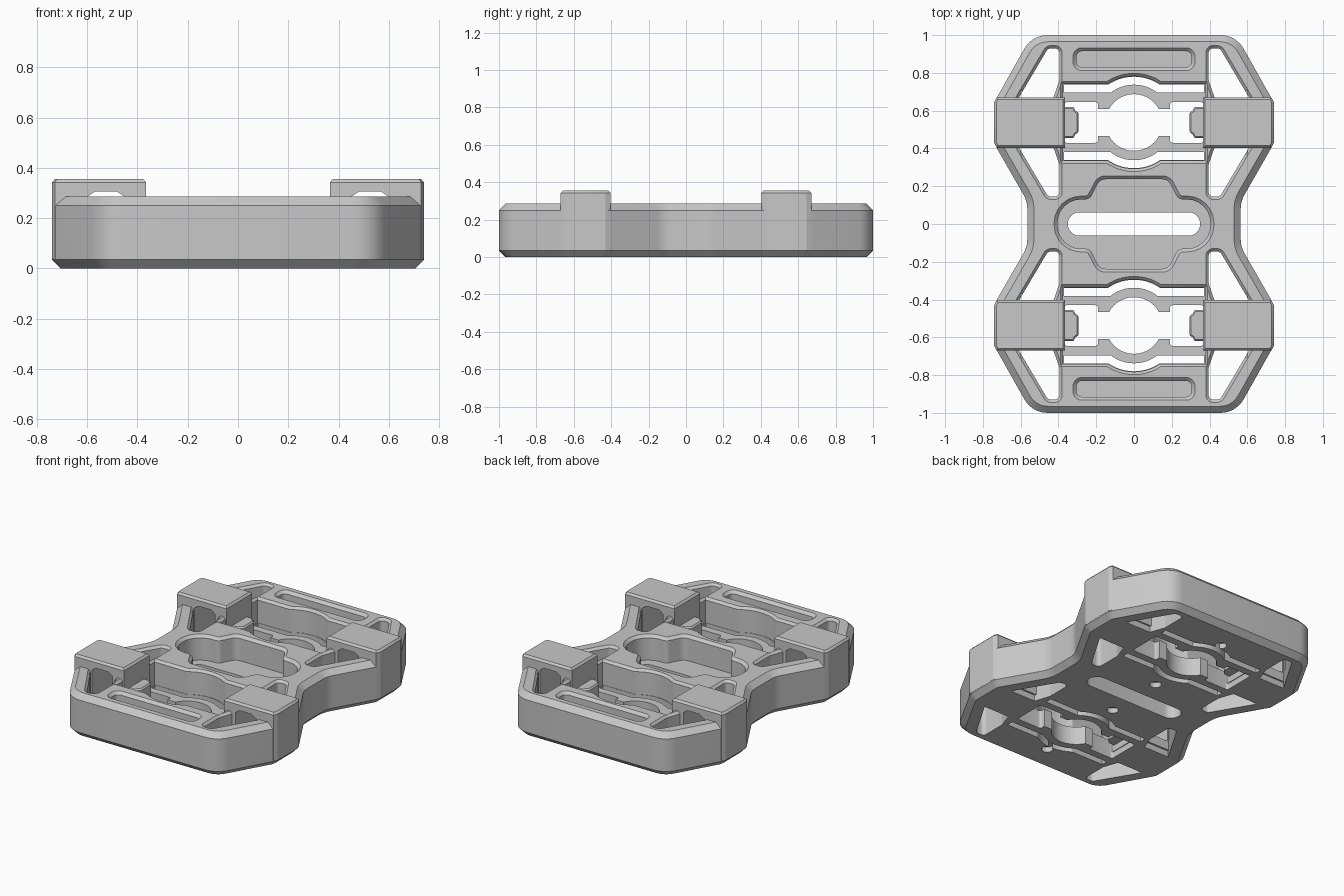
import bpy, bmesh, math
from mathutils import Vector

if "Cube" in bpy.data.objects:
    bpy.data.objects.remove(bpy.data.objects["Cube"])

grey = bpy.data.materials.new("mid_grey")
grey.use_nodes = True
COLOUR = (0.58, 0.58, 0.58, 1)
grey.diffuse_color = COLOUR
grey.node_tree.nodes["Principled BSDF"].inputs["Base Color"].default_value = COLOUR

MID = 0.5375          # y centre of each spring bay
QUADS = [(sx, sy) for sx in (1, -1) for sy in (1, -1)]


def rounded(corners, steps=6):
    """Round the corners (x, y, radius) of a closed outline."""
    out = []
    for i, (x, y, r) in enumerate(corners):
        p = Vector((x, y))
        a = (Vector(corners[i - 1][:2]) - p).normalized()
        b = (Vector(corners[(i + 1) % len(corners)][:2]) - p).normalized()
        if r == 0:
            out.append(p)
            continue
        half = a.angle(b) / 2
        bisector = (a + b).normalized()
        centre = p + bisector * (r / math.sin(half))
        # Sweep the arc about the bisector, from the incoming edge to the outgoing one
        sweep = math.pi / 2 - half
        turn = 1 if a.cross(b) < 0 else -1
        base = math.atan2(-bisector.y, -bisector.x)
        for k in range(steps + 1):
            t = base + turn * sweep * (2 * k / steps - 1)
            out.append(centre + Vector((math.cos(t), math.sin(t))) * r)
    return out


def grow(points, d):
    """Offset an outline outwards by d with mitred corners."""
    n = len(points)
    area = sum(points[i - 1].cross(points[i]) for i in range(n))
    s = d if area > 0 else -d
    out = []
    for i, p in enumerate(points):
        e = (p - points[i - 1]).normalized()
        f = (points[(i + 1) % n] - p).normalized()
        m = Vector((e.y + f.y, -e.x - f.x)).normalized()
        out.append(p + m * s / max(0.3, m.dot(Vector((e.y, -e.x)))))
    return out


def prism(name, points, levels, flip=(1, 1), axis="z"):
    """Loft an outline through (height, offset) levels."""
    bm = bmesh.new()
    rings = []
    for h, d in levels:
        ring = grow(points, d) if d else points
        rings.append([bm.verts.new((p.x * flip[0], p.y * flip[1], h) if axis == "z"
                                   else (p.x * flip[0], h * flip[1], p.y)) for p in ring])
    for lo, hi in zip(rings, rings[1:]):
        for i in range(len(lo)):
            bm.faces.new((lo[i - 1], lo[i], hi[i], hi[i - 1]))
    bm.faces.new(rings[0])
    bm.faces.new(rings[-1])
    bmesh.ops.recalc_face_normals(bm, faces=bm.faces)
    mesh = bpy.data.meshes.new(name)
    bm.to_mesh(mesh)
    bm.free()
    mesh.materials.append(grey)
    obj = bpy.data.objects.new(name, mesh)
    bpy.context.collection.objects.link(obj)
    return obj


def combine(target, tool, operation="DIFFERENCE"):
    """Apply a boolean and discard the tool."""
    tool.hide_render = True
    mod = target.modifiers.new("combine", "BOOLEAN")
    mod.object, mod.operation, mod.solver = tool, operation, "EXACT"
    graph = bpy.context.evaluated_depsgraph_get()
    mesh = bpy.data.meshes.new_from_object(target.evaluated_get(graph))
    target.modifiers.clear()
    target.data = mesh
    bpy.data.objects.remove(tool)


def box(x0, x1, y0, y1, r=0.0):
    return rounded([(x0, y0, r), (x1, y0, r), (x1, y1, r), (x0, y1, r)])


def bump(width, h, r, sign=1):
    """Line at height h over the bay centre with a round bump in the middle."""
    a = math.asin(h / r)
    arc = [a + (math.pi - 2 * a) * k / 20 for k in range(21)]
    pts = [(width, h)] + [(r * math.cos(t), r * math.sin(t)) for t in arc] + [(-width, h)]
    return [Vector((x, MID + sign * y)) for x, y in pts]


def mirrored(quarter):
    """Complete a quarter outline, listed from its +x side to its +y side."""
    upper = quarter + [(-x, y, r) for x, y, r in reversed(quarter)]
    return rounded(upper + [(-x, -y, r) for x, y, r in upper])


THROUGH = [(-0.1, 0), (0.2, 0)]


def pocket(floor, flare=0.018):
    top = 0.285
    return [(floor, 0), (top - flare, 0), (top, flare), (top + 0.1, flare)]


# Chamfered body with a narrow waist
outline = mirrored([(0.565, 0.12, 0.15), (0.74, 0.425, 0.1),
                    (0.74, 0.645, 0.1), (0.54, 1.0, 0.14)])
frame = prism("base_frame", outline,
              [(0, -0.035), (0.035, 0), (0.25, 0), (0.285, -0.035)])

# Centre pocket and its through slot
centre = mirrored([(0.405, 0.13, 0.125), (0.235, 0.13, 0.04), (0.18, 0.237, 0.05)])
combine(frame, prism("cutter", centre, pocket(0.12)))
combine(frame, prism("cutter", box(-0.35, 0.35, -0.062, 0.062, 0.061), THROUGH))

disc = [Vector((0.15 * math.cos(t), MID + 0.15 * math.sin(t)))
        for t in (2 * math.pi * k / 40 for k in range(40))]
for sy in (1, -1):
    flip = (1, sy)
    # Spring bay, the thin slits round it and its central opening
    bay = bump(0.375, 0.2025, 0.245) + bump(0.375, 0.2025, 0.245, -1)[::-1]
    combine(frame, prism("cutter", bay, pocket(0.12, 0.015), flip))
    for side in (1, -1):
        slit = bump(0.37, 0.2, 0.242, side) + bump(0.37, 0.1575, 0.2, side)[::-1]
        combine(frame, prism("cutter", slit, THROUGH, flip))
        combine(frame, prism("cutter", box(0.19, 0.37, 0.43, 0.645, 0.015),
                             THROUGH, (side, sy)))
    combine(frame, prism("cutter", box(-0.21, 0.21, 0.465, 0.61), THROUGH, flip))
    combine(frame, prism("cutter", disc, THROUGH, flip))
    # Long shallow recess at the end
    combine(frame, prism("cutter", box(-0.305, 0.305, 0.83, 0.915, 0.03),
                         pocket(0.19), flip))
    # Small blind holes underneath
    for y in (0.2, 0.81):
        combine(frame, prism("cutter", box(-0.035, 0.035, y - 0.035, y + 0.035, 0.034),
                             [(-0.1, 0), (0.035, 0)], flip))

# Slanted windows, two for each corner
window = [(0.395, 0.93, 0.025), (0.455, 0.93, 0.03), (0.615, 0.66, 0),
          (0.43, 0.66, 0), (0.395, 0.76, 0.06)]
window_levels = [(-0.1, 0)] + pocket(0.1, 0.015)[1:]
for flip in QUADS:
    for pts in (window, [(x, 2 * MID - y, r) for x, y, r in window]):
        combine(frame, prism("cutter", rounded(pts), window_levels, flip))

# Raised clamp blocks with a tunnel below each top
block = [Vector(p) for p in ((0.365, 0.403), (0.727, 0.403), (0.7405, 0.43),
                             (0.7405, 0.645), (0.728, 0.67), (0.365, 0.67))]
tunnel = [Vector(p) for p in ((0.45, 0.1), (0.6, 0.1), (0.6, 0.285),
                              (0.57, 0.305), (0.48, 0.305), (0.45, 0.285))]
for flip in QUADS:
    combine(frame, prism("clamp_block", block,
                         [(0.04, 0), (0.342, 0), (0.355, -0.012)], flip), "UNION")
    combine(frame, prism("cutter", tunnel, [(0.37, 0), (0.705, 0)], flip, "y"))

# Latch prongs pointing into the bays
parts = [frame]
prong = rounded([(0.4, 0.455, 0), (0.4, 0.62, 0), (0.32, 0.62, 0.012),
                 (0.31, 0.6, 0), (0.295, 0.59, 0.008), (0.295, 0.485, 0.008),
                 (0.31, 0.475, 0), (0.32, 0.455, 0.012)], 3)
for i, flip in enumerate(QUADS):
    parts.append(prism(f"latch_prong_{i + 1}", prong,
                       [(0.08, 0), (0.2, 0), (0.21, -0.008)], flip))

bpy.ops.object.select_all(action="DESELECT")
for part in parts:
    part.select_set(True)
bpy.context.view_layer.objects.active = frame
bpy.ops.object.shade_smooth_by_angle(angle=math.radians(25))
